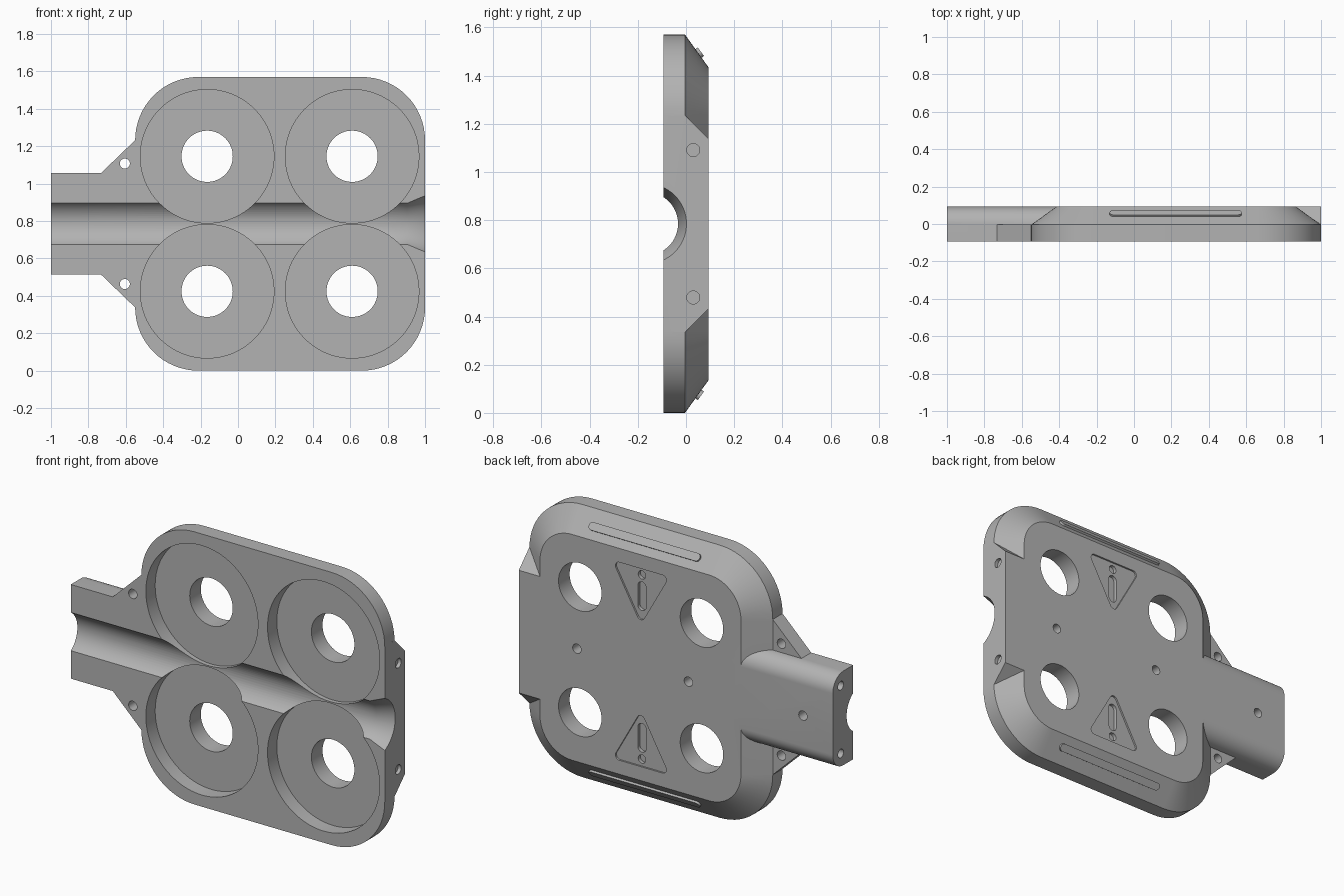
import bpy, bmesh
from math import sin, cos, pi, radians, hypot
from mathutils import Vector

if "Cube" in bpy.data.objects:
    bpy.data.objects.remove(bpy.data.objects["Cube"])

MID = 0.785          # height of the horizontal symmetry line
FRONT, BACK = -0.093, 0.093
STEP = -0.004        # depth where the sloped rim starts

grey = bpy.data.materials.new("plain_grey")
grey.use_nodes = True
grey.diffuse_color = (0.45, 0.45, 0.45, 1)
grey.node_tree.nodes["Principled BSDF"].inputs["Base Color"].default_value = grey.diffuse_color


def loft(name, loops):
    """Closed solid skinned through equal-length loops of points."""
    bm = bmesh.new()
    rings = [[bm.verts.new(p) for p in loop] for loop in loops]
    n = len(rings[0])
    for a, b in zip(rings, rings[1:]):
        for i in range(n):
            j = (i + 1) % n
            bm.faces.new((a[i], a[j], b[j], b[i]))
    bm.faces.new(rings[0])
    bm.faces.new(rings[-1])
    bmesh.ops.recalc_face_normals(bm, faces=bm.faces)
    mesh = bpy.data.meshes.new(name)
    bm.to_mesh(mesh)
    bm.free()
    mesh.materials.append(grey)
    ob = bpy.data.objects.new(name, mesh)
    bpy.context.collection.objects.link(ob)
    return ob


def plate(name, outline, y0, y1):
    """Extrude an (x, z) outline through the depth."""
    return loft(name, [[(x, y, z) for x, z in outline] for y in (y0, y1)])


def bar_along_x(name, outline, x0, x1):
    """Extrude a (y, z) outline sideways."""
    return loft(name, [[(x, y, z) for y, z in outline] for x in (x0, x1)])


def circle(a, b, r, n=64):
    return [(a + r * cos(2 * pi * i / n), b + r * sin(2 * pi * i / n)) for i in range(n)]


def rounded(corners, r, steps=8):
    """Round the corners of a convex outline."""
    out = []
    for i, c in enumerate(corners):
        c = Vector(c)
        u = (Vector(corners[i - 1]) - c).normalized()
        v = (Vector(corners[(i + 1) % len(corners)]) - c).normalized()
        half = u.angle(v) / 2
        centre = c + (u + v).normalized() * r / sin(half)
        start = c + u * r / (sin(half) / cos(half)) - centre
        end = c + v * r / (sin(half) / cos(half)) - centre
        total = start.angle(end)
        for k in range(steps + 1):
            t = k / steps
            p = (start * sin((1 - t) * total) + end * sin(t * total)) / sin(total)
            out.append(tuple(centre + p))
    return out


def rectangle(x0, x1, z0, z1):
    return [(x0, z0), (x1, z0), (x1, z1), (x0, z1)]


def combine(target, tool, operation):
    mod = target.modifiers.new("cut", 'BOOLEAN')
    mod.operation, mod.solver, mod.object = operation, 'EXACT', tool
    bpy.context.view_layer.objects.active = target
    bpy.ops.object.modifier_apply(modifier=mod.name)
    bpy.data.objects.remove(tool)


def smooth(ob):
    bpy.ops.object.select_all(action='DESELECT')
    ob.select_set(True)
    bpy.context.view_layer.objects.active = ob
    bpy.ops.object.shade_smooth_by_angle(angle=radians(28))


# Main housing: rounded plate with a sloped rim towards the back
def housing_loop(y, inset):
    box = rectangle(-0.55 + inset, 1 - inset, inset, 2 * MID - inset)
    return [(x, y, z) for x, z in rounded(box, 0.338 - inset, 16)]


body = loft("housing", [housing_loop(FRONT, 0), housing_loop(STEP, 0), housing_loop(BACK, 0.135)])

# Straight end block with slanted flanks
flank = [(s * h + MID, y) for s, h, y in
         ((-1, 0.45, -0.05), (-1, 0.45, STEP), (-1, 0.353, BACK),
          (1, 0.353, BACK), (1, 0.45, STEP), (1, 0.45, -0.05))]
combine(body, bar_along_x("end_block", [(y, z) for z, y in flank], 0.5, 1), 'UNION')

# Gussets between neck and housing
gusset = [(-0.77, MID - 0.235), (-0.545, MID - 0.452), (-0.45, MID - 0.452),
          (-0.45, MID + 0.452), (-0.545, MID + 0.452), (-0.77, MID + 0.235)]
combine(body, plate("gusset", gusset, FRONT, STEP), 'UNION')

# Neck with rounded back edges
h, r = 0.271, 0.095
arc = [(BACK - r + r * sin(t), h - r + r * cos(t)) for t in (i * pi / 24 for i in range(13))]
neck = [(FRONT, h)] + arc
neck += [(y, -z) for y, z in reversed(neck)]
combine(body, bar_along_x("neck", [(y, z + MID) for y, z in neck], -1, -0.3), 'UNION')

# Cable channel flaring at the end block
channel = [[(x, y, z) for y, z in circle(-0.164, MID, rad)]
           for x, rad in ((-1.1, 0.131), (0.905, 0.131), (1.1, 0.203))]
combine(body, loft("channel", channel), 'DIFFERENCE')

for side in (-1, 1):
    # Round pockets with through holes
    for x in (-0.165, 0.61):
        z = MID + side * 0.361
        combine(body, plate("pocket", circle(x, z, 0.357, 96), -0.2, -0.008), 'DIFFERENCE')
        combine(body, plate("through_hole", circle(x, z, 0.137), -0.2, 0.2), 'DIFFERENCE')
    # Gusset holes and blind holes in both ends
    combine(body, plate("gusset_hole", circle(-0.605, MID + side * 0.322, 0.027, 24), -0.2, 0.2),
            'DIFFERENCE')
    combine(body, bar_along_x("end_hole", circle(0.03, MID + side * 0.306, 0.027, 24), 0.98, 1.1),
            'DIFFERENCE')
    combine(body, bar_along_x("neck_hole", circle(0.02, MID + side * 0.195, 0.025, 24), -1.1, -0.9),
            'DIFFERENCE')
    # Recessed warning triangle with a sunken bar and dot
    cx = 0.2225
    tri = [(cx, MID + side * 0.25), (cx + 0.18, MID + side * 0.57), (cx - 0.18, MID + side * 0.57)]
    combine(body, plate("triangle", rounded(tri, 0.025), BACK - 0.01, 0.2), 'DIFFERENCE')
    z0, z1 = sorted((MID + side * 0.325, MID + side * 0.49))
    slot = rounded(rectangle(cx - 0.026, cx + 0.026, z0, z1), 0.0255)
    combine(body, plate("mark_bar", slot, BACK - 0.03, 0.2), 'DIFFERENCE')
    combine(body, plate("mark_dot", circle(cx, MID + side * 0.53, 0.024, 24), BACK - 0.03, 0.2),
            'DIFFERENCE')

# Blind screw holes along the back centre line
for x in (-0.81, -0.08, 0.63):
    combine(body, plate("screw_hole", circle(x, MID, 0.027, 24), 0.02, 0.2), 'DIFFERENCE')
smooth(body)

# Raised bars on the sloped rim, above and below
run, rise = BACK - STEP, 0.135
length = hypot(run, rise)
along = Vector((0, run / length, -rise / length))
out = Vector((0, rise / length, run / length))
centre = Vector((0.2225, 0.052, 2 * MID - (0.052 - STEP) * rise / run))
outline = rounded(rectangle(-0.353, 0.353, -0.022, 0.022), 0.0215)
for name, flip in (("upper_rim_bar", 1), ("lower_rim_bar", -1)):
    loops = []
    for lift in (-0.01, 0.012):
        pts = [centre + Vector((a, 0, 0)) + along * b + out * lift for a, b in outline]
        loops.append([(p.x, p.y, MID + flip * (p.z - MID)) for p in pts])
    smooth(loft(name, loops))
